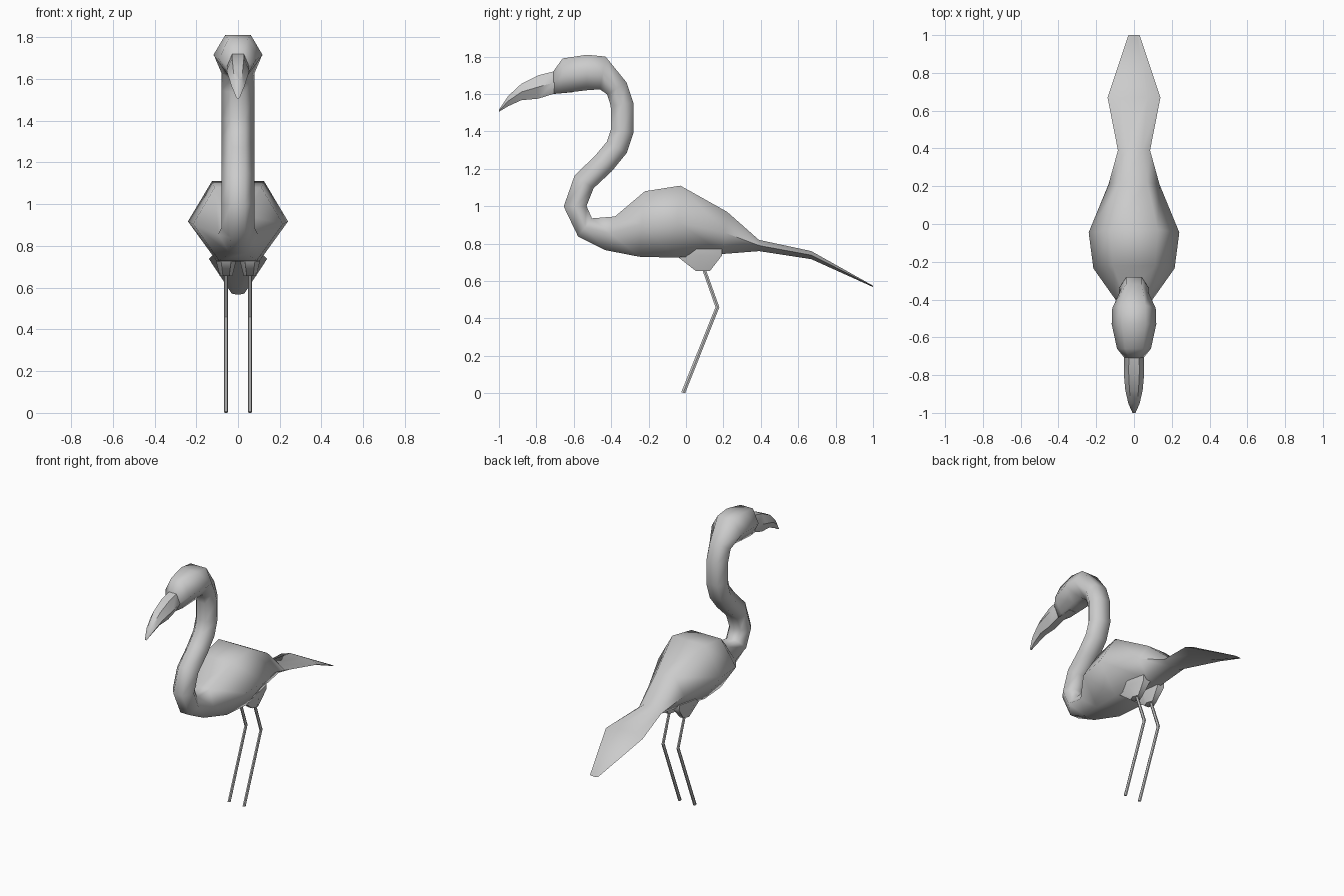
import bpy, bmesh, math
from mathutils import Vector

if "Cube" in bpy.data.objects:
    bpy.data.objects.remove(bpy.data.objects["Cube"])


def finish(name, rings, angle):
    """Skin a row of equal rings, cap both ends, smooth by angle."""
    bm = bmesh.new()
    loops = [[bm.verts.new(p) for p in r] for r in rings]
    for a, b in zip(loops, loops[1:]):
        n = len(a)
        for i in range(n):
            bm.faces.new((a[i], a[(i + 1) % n], b[(i + 1) % n], b[i]))
    bm.faces.new(loops[0])
    bm.faces.new(loops[-1])
    bmesh.ops.recalc_face_normals(bm, faces=bm.faces)
    me = bpy.data.meshes.new(name)
    bm.to_mesh(me)
    bm.free()
    ob = bpy.data.objects.new(name, me)
    bpy.context.collection.objects.link(ob)
    bpy.ops.object.select_all(action='DESELECT')
    bpy.context.view_layer.objects.active = ob
    ob.select_set(True)
    bpy.ops.object.shade_smooth_by_angle(angle=math.radians(angle))


def hexagon(top, bottom, w):
    """Six-sided ring: widest halfway between top and bottom (y, z) points."""
    mid = (top + bottom) / 2
    half = [(w * .52, *top), (w, *mid), (w * .42, *bottom)]
    return half + [(-x, y, z) for x, y, z in reversed(half)]


def upright(y, top, bottom, w, lean=0):
    return hexagon(Vector((y, top)), Vector((y - lean, bottom)), w)


# neck: even tube swept along an S-shaped centre line (y, z)
path = [Vector(p) for p in (
    (-.405, .855), (-.54, .887), (-.593, 1.0), (-.545, 1.13), (-.44, 1.23),
    (-.37, 1.315), (-.34, 1.405), (-.342, 1.545), (-.37, 1.63), (-.445, 1.71))]
neck = []
for before, p, after in zip(path, path[1:], path[2:]):
    t = (after - before).normalized() * .061
    back = Vector((t.y, -t.x))
    neck.append(hexagon(p + back, p - back, .08))

# head, neck, torso and tail as one continuous skin
head = [upright(-.71, 1.72, 1.60, .05), upright(-.66, 1.79, 1.605, .09),
        upright(-.53, 1.81, 1.62, .118), upright(-.43, 1.80, 1.625, .115, .03)]
torso = [upright(-.38, .945, .765, .095, .05), upright(-.22, 1.08, .73, .215, .03),
         upright(-.03, 1.11, .725, .24, .03), upright(.22, .97, .745, .135, .02)]
tail = [upright(.39, .82, .76, .085), upright(.67, .76, .717, .14),
        upright(1.0, .575, .568, .03)]
finish("body", head + neck[::-1] + torso + tail, 75)

# drooping beak, rooted inside the face
finish("beak", [upright(-.60, 1.74, 1.61, .05), upright(-.71, 1.72, 1.60, .053),
                upright(-.79, 1.70, 1.575, .054), upright(-.88, 1.655, 1.567, .046),
                upright(-.95, 1.59, 1.535, .03), upright(-1.0, 1.515, 1.505, .008)], 50)

# thighs and thin bent legs
for side, s in (("left", 1), ("right", -1)):
    def oval(x, y, z, rx, ry, slope=0):
        turns = [math.tau * i / 6 for i in range(6)]
        return [(s * (x + rx * math.cos(a)), y + ry * math.sin(a),
                 z + slope * math.sin(a)) for a in turns]

    finish(side + "_thigh", [oval(.057, .07, .77, .055, .14),
                             oval(.057, .07, .735, .05, .14),
                             oval(.057, .09, .655, .03, .045)], 60)
    finish(side + "_leg", [oval(.057, .09, .68, .009, .012, -.003),
                           oval(.057, .168, .46, .009, .012),
                           oval(.057, -.015, .003, .009, .012, -.003)], 40)
